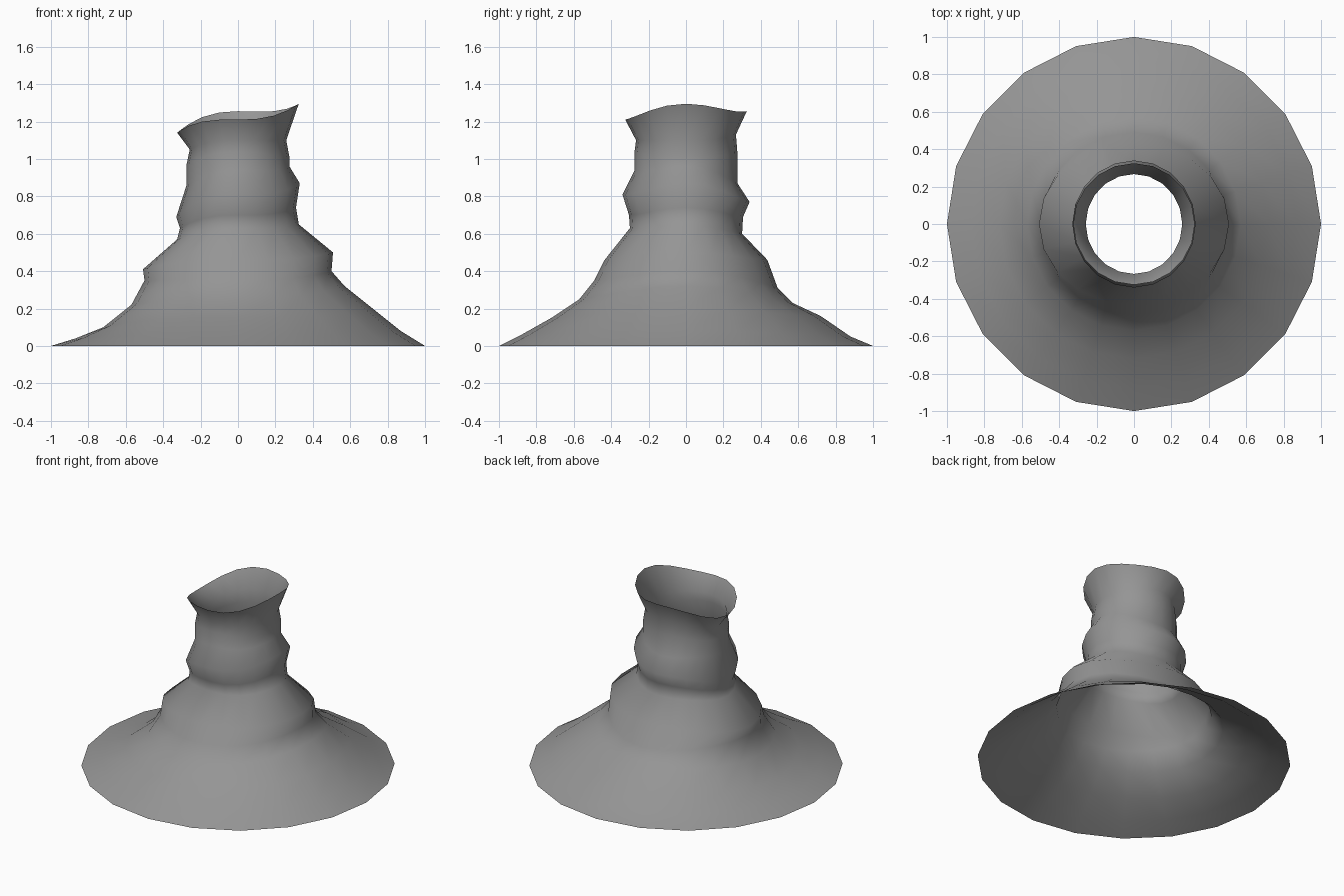
import bpy
import bmesh
from math import cos, sin, pi

default_cube = bpy.data.objects.get("Cube")
if default_cube:
    bpy.data.objects.remove(default_cube, do_unlink=True)

SIDES = 20

# Tilted rings, bottom to top:
# radius in x, radius in y, then height at left-hand -x, +x, -y and +y
RINGS = [
    (1, 1, 0, 0, 0, 0),
    (.87, .88, .04, .08, .06, .05),
    (.72, .72, .1, .2, .15, .16),
    (.57, .57, .22, .32, .25, .23),
    (.5, .49, .35, .4, .35, .31),
    (.508, .435, .41, .5, .46, .46),
    (.325, .3, .57, .65, .63, .6),
    (.31, .305, .63, .74, .7, .69),
    (.33, .34, .69, .87, .81, .77),
    (.275, .275, .86, .96, .94, .87),
    (.275, .275, .97, 1.01, 1.04, 1.03),
    (.258, .267, 1.05, 1.1, 1.1, 1.13),
    (.325, .325, 1.14, 1.295, 1.21, 1.255),
]


def make_material(name, colour):
    mat = bpy.data.materials.new(name)
    mat.use_nodes = True
    mat.diffuse_color = colour
    mat.node_tree.nodes["Principled BSDF"].inputs["Base Color"].default_value = colour
    return mat


def ring_point(ring, angle):
    """Point on an elliptical ring whose height passes through its four quarter heights."""
    radius_x, radius_y, low_x, high_x, low_y, high_y = ring
    c, s = cos(angle), sin(angle)
    height_x = (low_x + high_x) / 2 + c * (high_x - low_x) / 2
    height_y = (low_y + high_y) / 2 + s * (high_y - low_y) / 2
    return (radius_x * c, radius_y * s, height_x * c * c + height_y * s * s)


# Open flared shell, lofted through the rings
bm = bmesh.new()
loops = [
    [bm.verts.new(ring_point(ring, 2 * pi * i / SIDES)) for i in range(SIDES)]
    for ring in RINGS
]
for lower, upper in zip(loops, loops[1:]):
    for i in range(SIDES):
        j = (i + 1) % SIDES
        # Split each panel along the direction of the swirl
        bm.faces.new((lower[i], lower[j], upper[j]))
        bm.faces.new((lower[i], upper[j], upper[i]))
for face in bm.faces:
    face.smooth = True

mesh = bpy.data.meshes.new("flared_funnel")
bm.to_mesh(mesh)
bm.free()
mesh.materials.append(make_material("mid grey", (.3, .3, .3, 1)))
funnel = bpy.data.objects.new("flared_funnel", mesh)
bpy.context.collection.objects.link(funnel)
